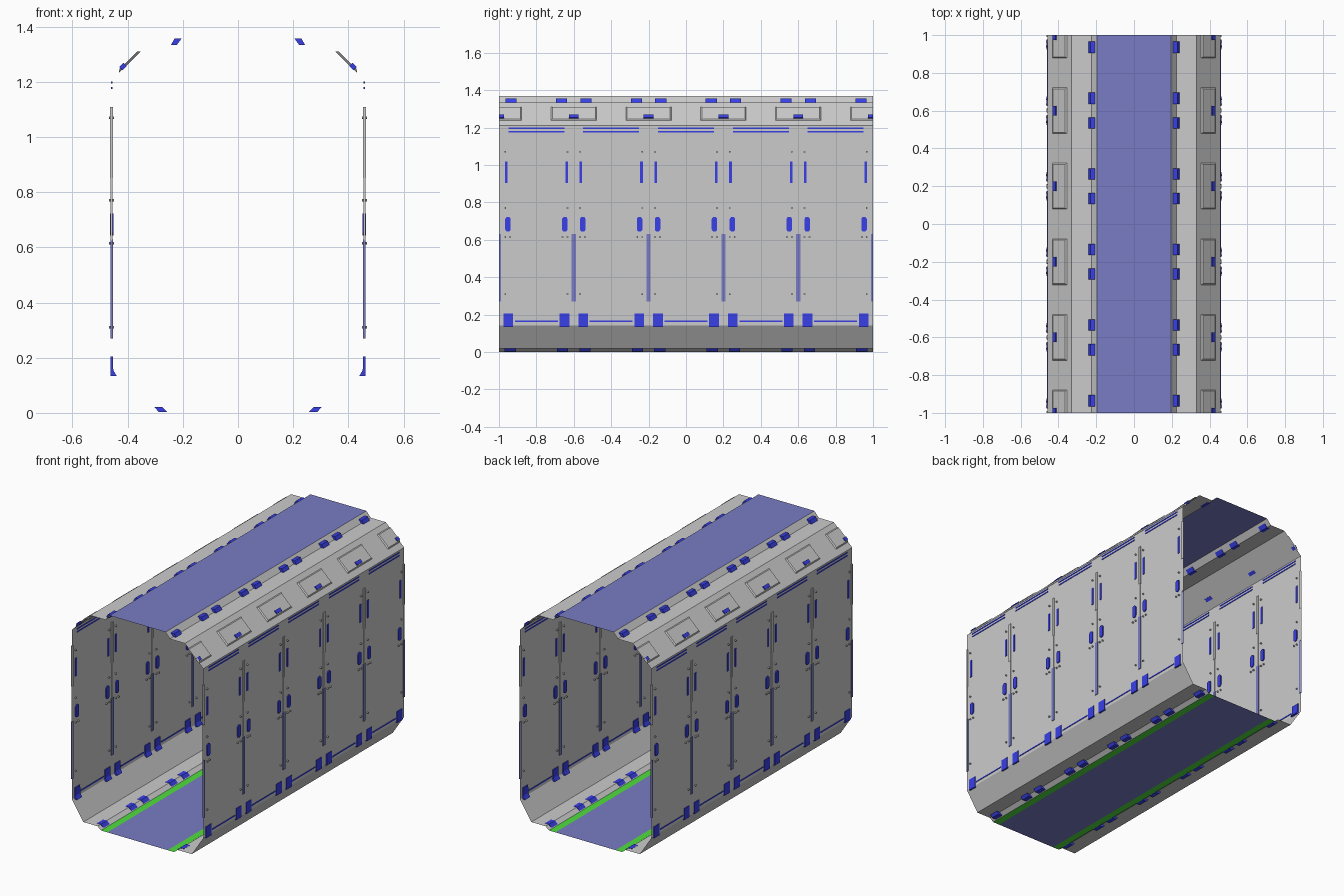
import bpy, bmesh, math

if "Cube" in bpy.data.objects:
    bpy.data.objects.remove(bpy.data.objects["Cube"])

def material(name, rgb):
    m = bpy.data.materials.new(name)
    m.diffuse_color = (*rgb, 1)
    m.use_nodes = True
    m.node_tree.nodes["Principled BSDF"].inputs["Base Color"].default_value = m.diffuse_color
    return m

BLUE = material("light_blue", (0.04, 0.05, 0.8))
NAVY = material("panel_blue", (0.19, 0.2, 0.55))
GREEN = material("strip_green", (0.08, 0.72, 0.05))

SEAMS = [-1, -0.6, -0.2, 0.2, 0.6, 1]
BAYS = [-0.8, -0.4, 0, 0.4, 0.8]
WALL = 0.458

def finish(name, bm, mat=None):
    """Mirror across x = 0; pieces on the end seams are trimmed at the open ends."""
    bmesh.ops.recalc_face_normals(bm, faces=bm.faces)
    for s in (-1, 1):
        bmesh.ops.bisect_plane(bm, geom=bm.verts[:] + bm.edges[:] + bm.faces[:], dist=1e-6,
                               plane_co=(0, s, 0), plane_no=(0, s, 0), clear_outer=True)
    me = bpy.data.meshes.new(name)
    bm.to_mesh(me)
    bm.free()
    ob = bpy.data.objects.new(name, me)
    bpy.context.collection.objects.link(ob)
    if mat:
        me.materials.append(mat)
    ob.modifiers.new("Mirror", 'MIRROR').use_axis[0] = True
    return ob

def sheet(name, profile, mat=None):
    """Thin open surface: an xz profile swept along the corridor."""
    bm = bmesh.new()
    rows = [[bm.verts.new((x, y, z)) for x, z in profile] for y in (-1, 1)]
    for i in range(len(profile) - 1):
        bm.faces.new((rows[0][i], rows[0][i + 1], rows[1][i + 1], rows[1][i]))
    return finish(name, bm, mat)

def loft(bm, a, b):
    """Closed solid between two matching point rings."""
    va, vb = [bm.verts.new(p) for p in a], [bm.verts.new(p) for p in b]
    bm.faces.new(va)
    bm.faces.new(vb[::-1])
    n = len(va)
    for i in range(n):
        bm.faces.new((va[i], vb[i], vb[(i + 1) % n], va[(i + 1) % n]))

def prisms(name, profile, centres, half, mat=None):
    """Repeat an xz profile as short prisms along y."""
    bm = bmesh.new()
    for c in centres:
        loft(bm, [(x, c - half, z) for x, z in profile], [(x, c + half, z) for x, z in profile])
    return finish(name, bm, mat)

def bar(name, z0, z1, centres, half, t=0.004, mat=None):
    """Flat bar on the side wall, showing inside and outside."""
    x0, x1 = WALL - t, WALL + t
    return prisms(name, [(x0, z0), (x1, z0), (x1, z1), (x0, z1)], centres, half, mat)

def pairs(centres, d):
    return [c + s * d for c in centres for s in (-1, 1)]

# Hull: floor, lower slopes, walls, upper slopes, ceiling
sheet("floor", [(0, 0), (0.21, 0)], NAVY)
sheet("floor_edge_strip", [(0.21, 0), (0.255, 0)], GREEN)
sheet("lower_slope", [(0.255, 0), (0.28, 0.02), (0.378, 0.02), (WALL, 0.142)])
sheet("side_wall", [(WALL, 0.142), (WALL, 1.21)])
sheet("upper_slope", [(WALL, 1.21), (0.33, 1.335), (0.225, 1.335), (0.195, 1.37)])
sheet("ceiling", [(0, 1.37), (0.195, 1.37)], NAVY)

# Blue blocks along floor, skirting and ceiling steps
prisms("floor_block", [(0.258, 0.004), (0.288, 0.004), (0.303, 0.022), (0.275, 0.022)],
       pairs(BAYS, 0.14), 0.03, BLUE)
prisms("ceiling_block", [(0.205, 1.356), (0.23, 1.356), (0.243, 1.333), (0.222, 1.333)],
       pairs(BAYS, 0.135), 0.03, BLUE)
prisms("skirting_block", [(0.462, 0.205), (0.462, 0.133), (0.439, 0.133), (0.452, 0.155), (0.453, 0.205)],
       pairs(BAYS, 0.15), 0.026, BLUE)

# Horizontal light lines on the walls
bar("skirting_line", 0.161, 0.168, BAYS, 0.115, 0.003, BLUE)
bar("upper_line", 1.193, 1.2, BAYS, 0.15, 0.003, BLUE)
bar("lower_line", 1.174, 1.181, BAYS, 0.15, 0.003, BLUE)

# Pillars on the wall seams
bar("pillar_cap", 0.852, 1.108, SEAMS, 0.009, 0.005)
bar("pillar_stem", 0.625, 0.855, SEAMS, 0.006, 0.004)
bar("pillar_base", 0.27, 0.63, SEAMS, 0.011, 0.0045, NAVY)
bar("wall_light", 0.905, 1.018, pairs(SEAMS, 0.038), 0.007, 0.004, BLUE)

def discs(name, spots, r, stretch, t, sides, mat=None):
    """Round or pill-shaped buttons through the wall."""
    bm = bmesh.new()
    for cy, cz in spots:
        ring = []
        for i in range(sides):
            a = 2 * math.pi * (i + 0.5) / sides
            up = stretch if math.sin(a) > 0 else -stretch
            ring.append((cy + r * math.cos(a), cz + up + r * math.sin(a)))
        loft(bm, [(WALL - t, y, z) for y, z in ring], [(WALL + t, y, z) for y, z in ring])
    return finish(name, bm, mat)

# Pill lights and small rivets
discs("pill_light", [(y, 0.683) for y in pairs(SEAMS, 0.048)], 0.015, 0.025, 0.006, 16, BLUE)
rivets = [(y, z) for y in pairs(SEAMS, 0.034) for z in (1.07, 0.77, 0.615, 0.31)]
rivets += [(y, 0.615) for y in pairs(SEAMS, 0.06)]
discs("rivet", rivets, 0.005, 0, 0.009, 8)

# Hatch panels on the upper slopes (local: u along the slope, h outward)
DU = (-0.128, 0.125)
L = math.hypot(*DU)
UX, UZ = DU[0] / L, DU[1] / L

def slope(u, y, h):
    return (WALL + UX * u + UZ * h, y, 1.21 + UZ * u - UX * h)

def plates(name, u0, u1, offset, half, h0, h1, taper, mat=None):
    bm = bmesh.new()
    for c in SEAMS:
        rings = []
        for h, k in ((h0, 0), (h1, taper)):
            rings.append([slope(u0 + k, c - half + k, h), slope(u0 + k, c + half - k, h),
                          slope(u1 - k, c + half - k, h), slope(u1 - k, c - half + k, h)])
        loft(bm, *rings)
    return finish(name, bm, mat)

plates("hatch_panel", 0.035, 0.147, 0, 0.125, -0.003, 0.006, 0.01)
plates("hatch_handle", 0.05, 0.072, 0, 0.026, -0.005, 0.012, 0.0, BLUE)
